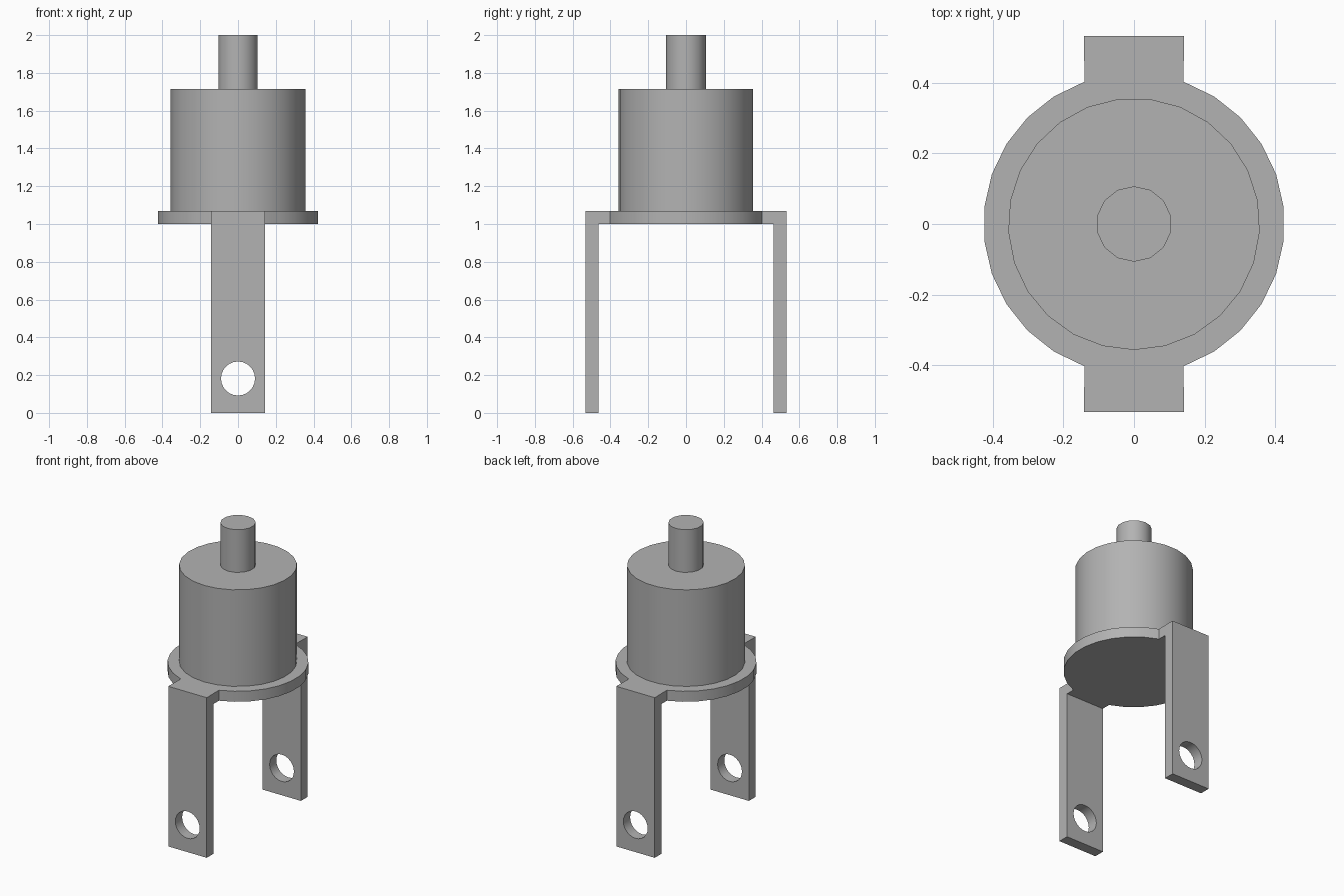
import bpy, bmesh, math
from mathutils import Matrix, Vector

cube = bpy.data.objects.get("Cube")
if cube:
    bpy.data.objects.remove(cube, do_unlink=True)

grey = bpy.data.materials.new("plain grey")
grey.use_nodes = True
COLOUR = (0.45, 0.45, 0.45, 1)
grey.diffuse_color = COLOUR
grey.node_tree.nodes["Principled BSDF"].inputs["Base Color"].default_value = COLOUR

PLATE_Z, PLATE_TOP, DRUM_TOP, SHAFT_TOP = 1.0, 1.07, 1.715, 2.0
HALF_W, LEG_IN, LEG_OUT = 0.142, 0.462, 0.533


def ring(radius, sides, start):
    """Points of a regular polygon, first corner at the start angle."""
    return [Vector((radius * math.cos(start + math.tau * i / sides),
                    radius * math.sin(start + math.tau * i / sides), 0))
            for i in range(sides)]


def prism(name, outline, z0, z1):
    """Upright solid with the given outline."""
    bm = bmesh.new()
    face = bm.faces.new([bm.verts.new((p.x, p.y, z0)) for p in outline])
    top = bmesh.ops.extrude_face_region(bm, geom=[face])["geom"]
    bmesh.ops.translate(bm, vec=(0, 0, z1 - z0),
                        verts=[g for g in top if isinstance(g, bmesh.types.BMVert)])
    bmesh.ops.recalc_face_normals(bm, faces=bm.faces)
    mesh = bpy.data.meshes.new(name)
    bm.to_mesh(mesh)
    bm.free()
    mesh.materials.append(grey)
    obj = bpy.data.objects.new(name, mesh)
    bpy.context.collection.objects.link(obj)
    return obj


def combine(target, other, operation):
    """Apply a boolean and discard the second object."""
    mod = target.modifiers.new(operation.lower(), "BOOLEAN")
    mod.operation, mod.object, mod.solver = operation, other, "EXACT"
    bpy.context.view_layer.objects.active = target
    bpy.ops.object.modifier_apply(modifier=mod.name)
    bpy.data.objects.remove(other, do_unlink=True)


def rectangle(y0, y1):
    return [Vector((x, y, 0)) for x, y in
            ((-HALF_W, y0), (HALF_W, y0), (HALF_W, y1), (-HALF_W, y1))]


# Round plate outline with a square tab at front and back
outline = []
disc = ring(0.427, 28, math.pi / 28)
for i, p in enumerate(disc):
    if abs(p.x) < 0.1:
        continue
    outline.append(p)
    if abs(disc[(i + 1) % len(disc)].x) < 0.1:
        y = math.copysign(LEG_OUT, p.y)
        outline += [Vector((p.x, y, 0)), Vector((-p.x, y, 0))]
bracket = prism("mounting_bracket", outline, PLATE_Z, PLATE_TOP)

# Two legs hanging from the tabs
for side in (-1, 1):
    y0, y1 = sorted((side * LEG_IN, side * LEG_OUT))
    combine(bracket, prism("leg", rectangle(y0, y1), 0, PLATE_TOP), "UNION")

# Pin hole through both legs
pin = prism("pin_cutter", ring(0.09, 24, 0), -1, 1)
pin.data.transform(Matrix.Translation((0, 0, 0.182)) @ Matrix.Rotation(math.pi / 2, 4, "X"))
combine(bracket, pin, "DIFFERENCE")

# Drum and shaft stacked on the plate
drum = prism("drum", ring(0.357, 25, -math.pi / 2), PLATE_TOP, DRUM_TOP)
shaft = prism("shaft", ring(0.107, 14, math.pi / 2), DRUM_TOP, SHAFT_TOP)

bpy.ops.object.select_all(action="DESELECT")
for obj in (bracket, drum, shaft):
    obj.select_set(True)
bpy.context.view_layer.objects.active = bracket
bpy.ops.object.shade_smooth_by_angle(angle=math.radians(32))
